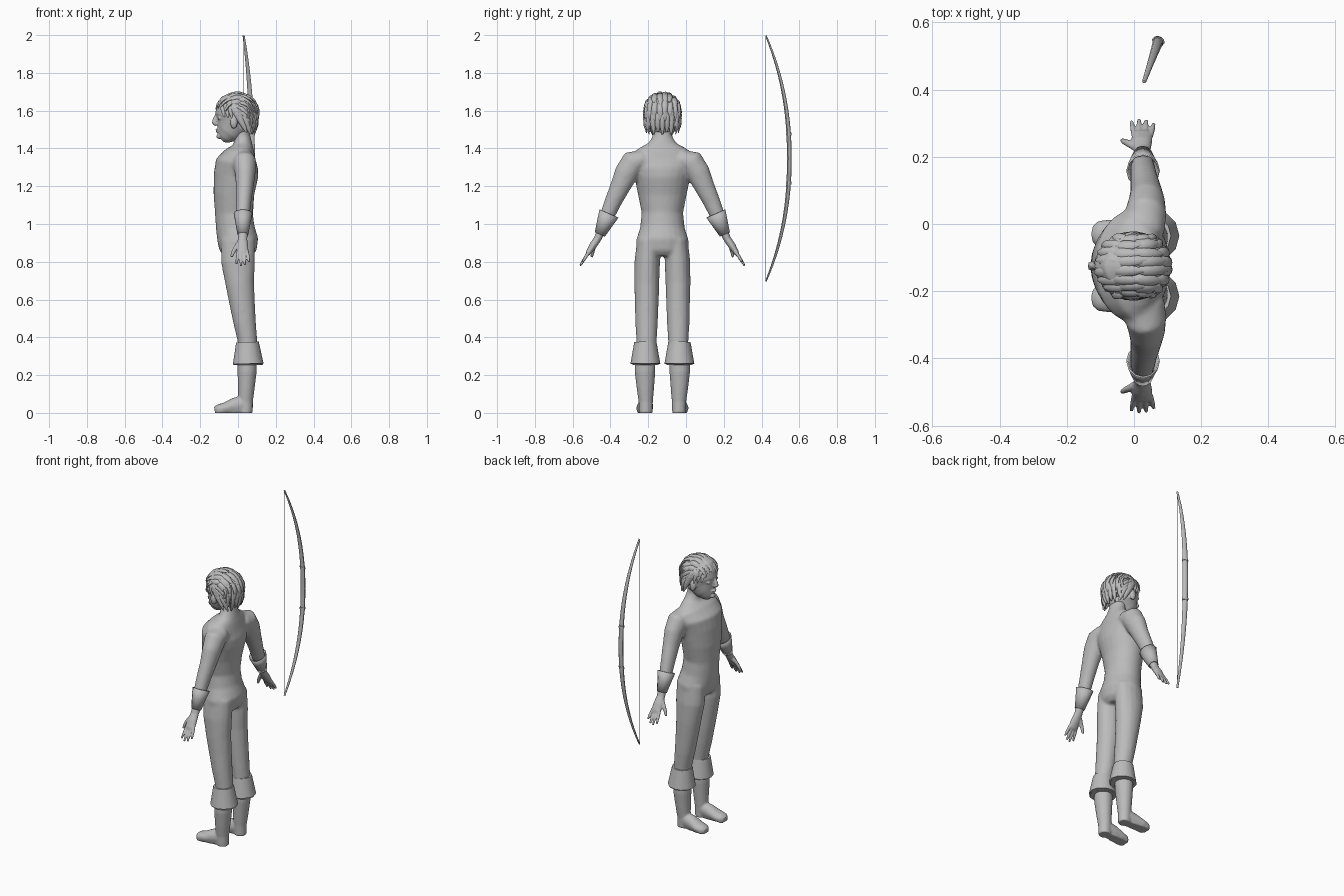
import bpy, bmesh, math
from mathutils import Vector

if "Cube" in bpy.data.objects:
    bpy.data.objects.remove(bpy.data.objects["Cube"])

grey = bpy.data.materials.new("plain_grey")
grey.use_nodes = True
GREY = (0.5, 0.5, 0.5, 1)
grey.diffuse_color = GREY
grey.node_tree.nodes["Principled BSDF"].inputs["Base Color"].default_value = GREY

MID = -0.125  # the figure's centre plane in y
X, Y = Vector((1, 0, 0)), Vector((0, 1, 0))


def add_tube(bm, rows, u=X, sides=16, caps=True, side=1, mid=MID):
    """Loft ellipses along rows of (x, y, z, radius along u, other radius)."""
    pts = [Vector((r[0], mid + side * r[1], r[2])) for r in rows]
    rings = []
    for i, p in enumerate(pts):
        t = (pts[min(i + 1, len(pts) - 1)] - pts[max(i - 1, 0)]).normalized()
        n = t.cross(u).normalized()
        across = n.cross(t)
        ring = []
        for k in range(sides):
            a = math.tau * k / sides
            ring.append(bm.verts.new(p + across * rows[i][3] * math.cos(a) + n * rows[i][4] * math.sin(a)))
        rings.append(ring)
    for a, b in zip(rings, rings[1:]):
        for k in range(sides):
            j = (k + 1) % sides
            bm.faces.new((a[k], a[j], b[j], b[k]))
    if caps:
        bm.faces.new(rings[0])
        bm.faces.new(rings[-1])


def add_ball(bm, centre, size, side=1):
    made = bmesh.ops.create_uvsphere(bm, u_segments=16, v_segments=10, radius=1)["verts"]
    for v in made:
        v.co = Vector((centre[0] + v.co.x * size[0], MID + side * centre[1] + v.co.y * size[1],
                       centre[2] + v.co.z * size[2]))


def finish(name, bm, voxel=0, smooth=0, angle=40, rim=0):
    bmesh.ops.recalc_face_normals(bm, faces=bm.faces)
    mesh = bpy.data.meshes.new(name)
    bm.to_mesh(mesh)
    bm.free()
    mesh.materials.append(grey)
    ob = bpy.data.objects.new(name, mesh)
    bpy.context.collection.objects.link(ob)
    if rim:
        m = ob.modifiers.new("rim", 'SOLIDIFY')
        m.thickness = rim
    if voxel:
        m = ob.modifiers.new("blend", 'REMESH')
        m.mode = 'VOXEL'
        m.voxel_size = voxel
        m.use_smooth_shade = True
        m = ob.modifiers.new("soften", 'SMOOTH')
        m.iterations = smooth
    else:
        bpy.ops.object.select_all(action='DESELECT')
        ob.select_set(True)
        bpy.context.view_layer.objects.active = ob
        bpy.ops.object.shade_smooth_by_angle(angle=math.radians(angle))


# Torso, neck, legs and arms blended into one body
body = bmesh.new()
torso = [(0, .83, .075, .1), (0, .86, .098, .138), (0, .91, .108, .14), (-.015, .98, .102, .118),
         (-.022, 1.06, .1, .11), (-.022, 1.16, .108, .13), (-.01, 1.26, .118, .15),
         (-.005, 1.32, .114, .168), (.015, 1.37, .083, .162), (.025, 1.402, .06, .122),
         (.026, 1.428, .048, .075), (.022, 1.46, .044, .053), (.01, 1.54, .043, .05)]
add_tube(body, [(x, 0, z, rx, ry) for x, z, rx, ry in torso], sides=24)
for s in (1, -1):
    add_tube(body, [(0, .074, .92, .09, .06), (0, .08, .8, .09, .068), (.01, .083, .68, .076, .066),
                    (.022, .083, .58, .068, .063), (.035, .084, .48, .06, .06),
                    (.05, .084, .38, .052, .054), (.05, .09, .25, .05, .052)], side=s)
    add_tube(body, [(.03, .1, 1.345, .06, .05), (.035, .155, 1.325, .062, .068),
                    (.038, .19, 1.27, .055, .064), (.036, .222, 1.2, .047, .054),
                    (.03, .26, 1.12, .041, .046), (.026, .29, 1.05, .037, .04),
                    (.026, .33, .96, .027, .027)], side=s)
finish("body", body, .009, 5)

# Boots with flared turned-down tops
for s, word in ((1, "right"), (-1, "left")):
    boot = bmesh.new()
    add_tube(boot, [(.05, .092, .3, .051, .055), (.048, .092, .22, .051, .055), (.044, .09, .13, .044, .046),
                    (.04, .088, .06, .039, .038), (.04, .088, -.004, .038, .036)], side=s)
    add_tube(boot, [(.06, .088, .035, .026, .03), (.03, .088, .045, .036, .05), (-.02, .09, .038, .041, .042),
                    (-.07, .094, .025, .045, .03), (-.107, .095, .02, .039, .024),
                    (-.123, .095, .016, .024, .016)], u=Y, side=s)
    for v in boot.verts:
        v.co.z = v.co.z if v.co.z > .012 else -.001
    finish(word + "_boot", boot, .006, 2)
    cuff = bmesh.new()
    add_tube(cuff, [(.05, .09, .375, .06, .059), (.054, .09, .26, .081, .079),
                    (.054, .09, .254, .076, .074), (.054, .09, .262, .052, .053)], sides=12, side=s)
    finish(word + "_boot_cuff", cuff, angle=50)

    # Glove cuff flaring toward the elbow
    glove = bmesh.new()
    add_tube(glove, [(.027, .283, 1.055, .05, .055), (.026, .305, 1.005, .04, .043),
                     (.026, .331, .945, .029, .029)], sides=12, caps=False, side=s)
    finish(word + "_glove_cuff", glove, angle=50, rim=.005)

    # Hand: palm, four fingers and a thumb
    hand = bmesh.new()
    add_tube(hand, [(.026, .32, .97, .026, .024), (.024, .344, .92, .025, .02), (.024, .368, .885, .03, .02),
                    (.024, .39, .85, .032, .015), (.024, .397, .838, .029, .01)], side=s)
    for k, reach in enumerate((.92, 1.06, 1, .78)):
        x, spread = .001 + k * .016, (k - 1.4) * .006
        add_tube(hand, [(x, .387, .855, .0085, .01),
                        (x + spread * .6, .387 + .026 * reach, .855 - .04 * reach, .008, .009),
                        (x + spread, .387 + .046 * reach, .855 - .072 * reach, .006, .006)],
                 sides=8, side=s)
    add_tube(hand, [(.012, .352, .905, .016, .015), (-.014, .364, .872, .012, .011),
                    (-.028, .37, .845, .01, .009), (-.035, .374, .825, .007, .007)], sides=8, side=s)
    finish(word + "_hand", hand, .004, 2)

# Head with brow, nose, lips, eyes and ears
head = bmesh.new()
skull = [(-.088, 1.448, .02, .018), (-.076, 1.458, .04, .036), (-.054, 1.485, .068, .058),
         (-.024, 1.525, .096, .074), (-.015, 1.57, .106, .084), (-.01, 1.62, .105, .086),
         (-.005, 1.66, .085, .07), (0, 1.685, .045, .04)]
add_tube(head, [(x, 0, z, rx, ry) for x, z, rx, ry in skull], sides=24)
add_tube(head, [(-.112, 0, 1.578, .01, .009), (-.121, 0, 1.555, .013, .011), (-.126, 0, 1.537, .013, .016),
                (-.115, 0, 1.524, .01, .012)], sides=10)
add_ball(head, (-.108, 0, 1.5), (.012, .022, .006))
add_ball(head, (-.105, 0, 1.489), (.012, .019, .006))
add_ball(head, (-.1, 0, 1.464), (.015, .02, .014))
for s in (1, -1):
    add_ball(head, (-.098, .036, 1.56), (.011, .016, .008), s)
    add_ball(head, (-.022, .088, 1.538), (.02, .014, .034), s)
finish("head", head, .005, 3)

# Hair: a cap under overlapping layered locks sweeping from brow to nape
hair = bmesh.new()
CENTRE, SIZE = Vector((-.005, 0, 1.59)), Vector((.107, .094, .1))
made = bmesh.ops.create_uvsphere(hair, u_segments=24, v_segments=16, radius=1)["verts"]
for v in made:
    v.co = Vector((v.co.x * SIZE.x, MID + v.co.y * SIZE.y, v.co.z * SIZE.z)) + CENTRE
cut = [v for v in hair.verts if v.co.x < -.02 and v.co.z < 1.6 - .4 * (v.co.x + .02)
       or v.co.z < 1.505]
bmesh.ops.delete(hair, geom=cut, context='VERTS')


def lock(path, width):
    """A flattened tapering lock following (swing, tilt, lift) angles over the scalp."""
    rows = []
    for i, (swing, tilt, lift) in enumerate(path):
        a, b = math.radians(swing), math.radians(tilt)
        d = Vector((-math.cos(a) * math.cos(b), math.sin(b), math.sin(a) * math.cos(b)))
        p = CENTRE + Vector((d.x * SIZE.x, d.y * SIZE.y, d.z * SIZE.z)) * lift
        f = (.5, 1, 1, .85, .3)[i]
        rows.append((p.x, p.y, p.z, width * f, .009 * f))
    side = Vector((0, math.cos(b), -math.sin(b) * math.sin(a)))
    add_tube(hair, rows, u=side, sides=8)


for tilt in range(-56, 57, 16):
    for n, (start, end) in enumerate(((72, 14), (50, 108), (92, 152), (138, 192), (172, 222))):
        wave = 6 * math.sin(tilt * 1.7 + n)
        lock([(start + (end - start) * k / 4 + wave, tilt + wave * k / 8, .99 + .022 * k) for k in range(5)],
             .017)


def side_lock(start, end, thick, side):
    """A lock on the side of the head, swept from one (x, z) to another and hanging below."""
    rows = []
    for k, f in enumerate((.4, 1, 1.1, .9, .25)):
        t = k / 4
        x = start[0] + (end[0] - start[0]) * t
        z = start[1] + (end[1] - start[1]) * t ** 1.5
        dx, dz = (x - CENTRE.x) / SIZE.x, max(0, z - CENTRE.z) / SIZE.z
        y = SIZE.y * math.sqrt(max(.08, 1 - dx * dx - dz * dz)) * (.97 + .05 * t)
        rows.append((x, y, z, .009 * f, thick * f))
    add_tube(hair, rows, u=Y, sides=8, side=side)


for s in (1, -1):
    # Locks sweeping back over the ears, in staggered tiers
    for n in range(5):
        side_lock((-.088 + .015 * n, 1.655 - .014 * n), (.03 + .004 * n, 1.595 - .028 * n), .015, s)
        side_lock((-.02 + .008 * n, 1.665 - .022 * n), (.096 - .007 * n, 1.58 - .026 * n), .015, s)
    # Temple locks in front of the ears
    for x in (-.085, -.065, -.045):
        side_lock((x - .005, 1.65), (x + .012, 1.56 + .15 * abs(x + .045)), .013, s)
# Nape locks with ragged tips
for n in range(-3, 4):
    y = n * .024
    x = .104 * math.sqrt(1 - (y / .1) ** 2)
    add_tube(hair, [(x - .012, y, 1.62, .008, .01), (x - .004, y, 1.57, .011, .015), (x - .008, y, 1.52, .011, .014),
                    (x - .018, y * .95, 1.475 + .012 * (n % 2), .004, .004)], sides=8)
finish("hair", hair, angle=50)

# Longbow: tapered limb, grip bands and string
AWAY = Vector((.35, 1, 0)).normalized()
BROAD = Vector((AWAY.y, -AWAY.x, 0))


def bow_row(t, extra=0):
    y = .423 + .124 * (1 - abs(t) ** 2.2)
    taper = 1 - abs(t) ** 1.6
    return (.03 + .35 * (y - .423), y, 1.347 + .65 * t, .006 + .011 * taper + extra, .004 + .008 * taper + extra)


limb = bmesh.new()
add_tube(limb, [bow_row(k / 16) for k in range(-16, 17)], u=BROAD, sides=10, mid=0)
finish("bow_limb", limb)
bands = bmesh.new()
for t in (-.2, .2):
    add_tube(bands, [bow_row(t - .012, .003), bow_row(t + .012, .003)], u=BROAD, sides=10, mid=0)
finish("bow_grip_bands", bands)
string = bmesh.new()
add_tube(string, [(.03, .421, .7, .0015, .0015), (.03, .421, 1.995, .0015, .0015)], sides=6, mid=0)
finish("bow_string", string)
